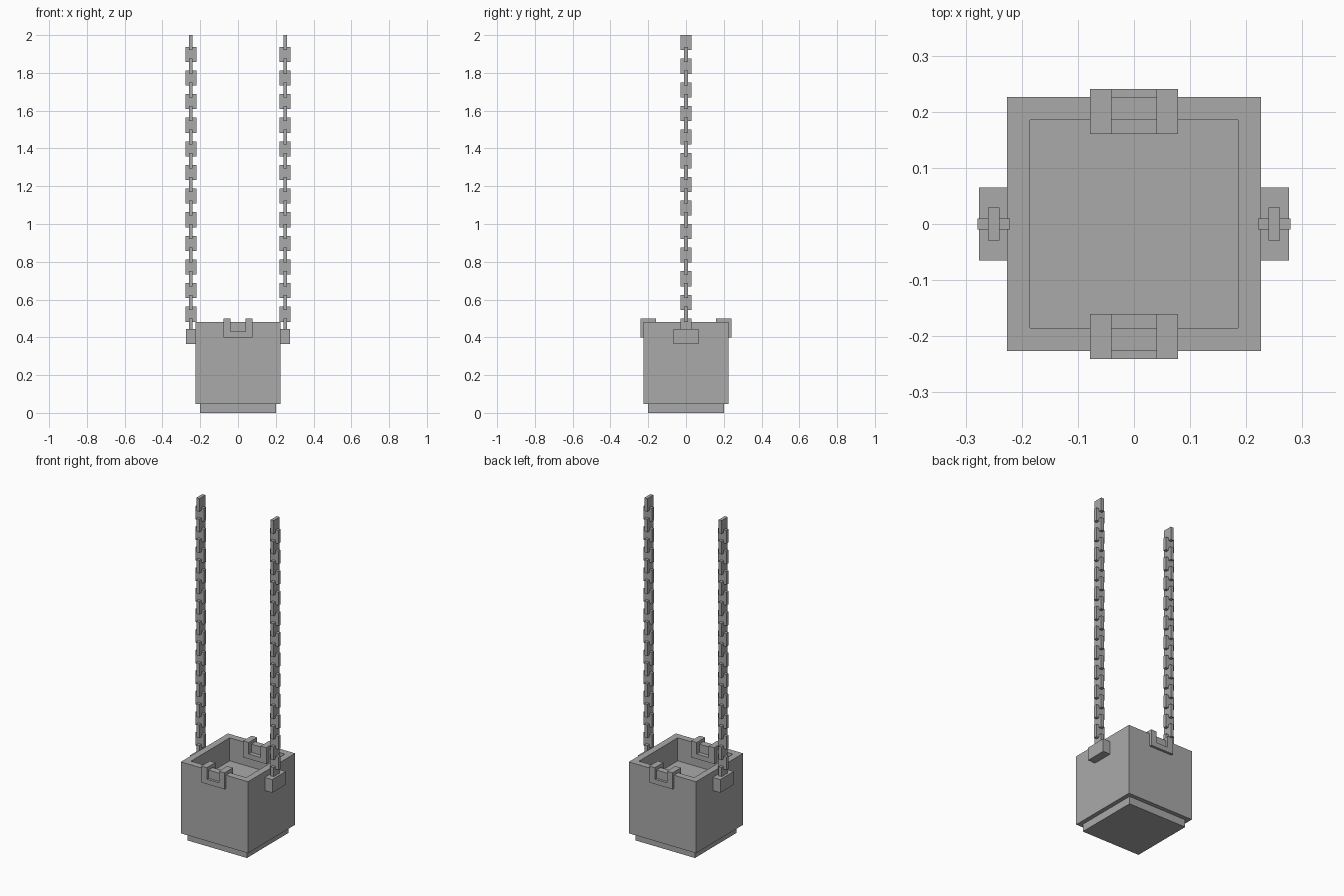
import bpy, bmesh
from mathutils import Vector

cube = bpy.data.objects.get("Cube")
if cube:
    bpy.data.objects.remove(cube, do_unlink=True)

grey = bpy.data.materials.new("plain_grey")
grey.use_nodes = True
GREY = (0.4, 0.4, 0.4, 1)
grey.diffuse_color = GREY
grey.node_tree.nodes["Principled BSDF"].inputs["Base Color"].default_value = GREY


def add_box(bm, center, size):
    verts = bmesh.ops.create_cube(bm, size=1)["verts"]
    for v in verts:
        v.co = Vector(center) + v.co * Vector(size)


def finish(bm, name):
    bmesh.ops.recalc_face_normals(bm, faces=bm.faces[:])
    mesh = bpy.data.meshes.new(name)
    bm.to_mesh(mesh)
    bm.free()
    mesh.materials.append(grey)
    obj = bpy.data.objects.new(name, mesh)
    bpy.context.scene.collection.objects.link(obj)
    return obj


# Hollow bucket body: inset the top, then sink it to form the floor
bm = bmesh.new()
add_box(bm, (0, 0, 0.263), (0.452, 0.452, 0.434))
bm.normal_update()
top = max(bm.faces, key=lambda f: f.calc_center_median().z)
bmesh.ops.inset_region(bm, faces=[top], thickness=0.057)
sunk = bmesh.ops.extrude_face_region(bm, geom=[top])
bmesh.ops.translate(bm, vec=(0, 0, -0.14),
                    verts=[g for g in sunk["geom"] if isinstance(g, bmesh.types.BMVert)])
if top.is_valid:
    bmesh.ops.delete(bm, geom=[top], context="FACES_ONLY")
finish(bm, "bucket_body")

# Narrower foot under the body
bm = bmesh.new()
add_box(bm, (0, 0, 0.024), (0.4, 0.4, 0.048))
finish(bm, "bucket_foot")

# U-shaped pouring notches over the front and back rims
for name, side in (("front_notch", -1), ("back_notch", 1)):
    bm = bmesh.new()
    outline = [(-0.078, 0.4), (0.078, 0.4), (0.078, 0.5), (0.04, 0.5),
               (0.04, 0.43), (-0.04, 0.43), (-0.04, 0.5), (-0.078, 0.5)]
    face = bm.faces.new([bm.verts.new((x, side * 0.16, z)) for x, z in outline])
    ext = bmesh.ops.extrude_face_region(bm, geom=[face])
    bmesh.ops.translate(bm, vec=(0, side * 0.081, 0),
                        verts=[g for g in ext["geom"] if isinstance(g, bmesh.types.BMVert)])
    finish(bm, name)

# Side brackets and hanging chains of alternating plate links
for name, side in (("right", -1), ("left", 1)):
    bm = bmesh.new()
    add_box(bm, (side * 0.25, 0, 0.405), (0.052, 0.13, 0.08))
    finish(bm, name + "_bracket")

    bm = bmesh.new()
    for i in range(25):
        size = (0.02, 0.058, 0.08) if i % 2 == 0 else (0.058, 0.02, 0.08)
        add_box(bm, (side * 0.25, 0, 1.96 - i * 0.0625), size)
    finish(bm, name + "_chain")
